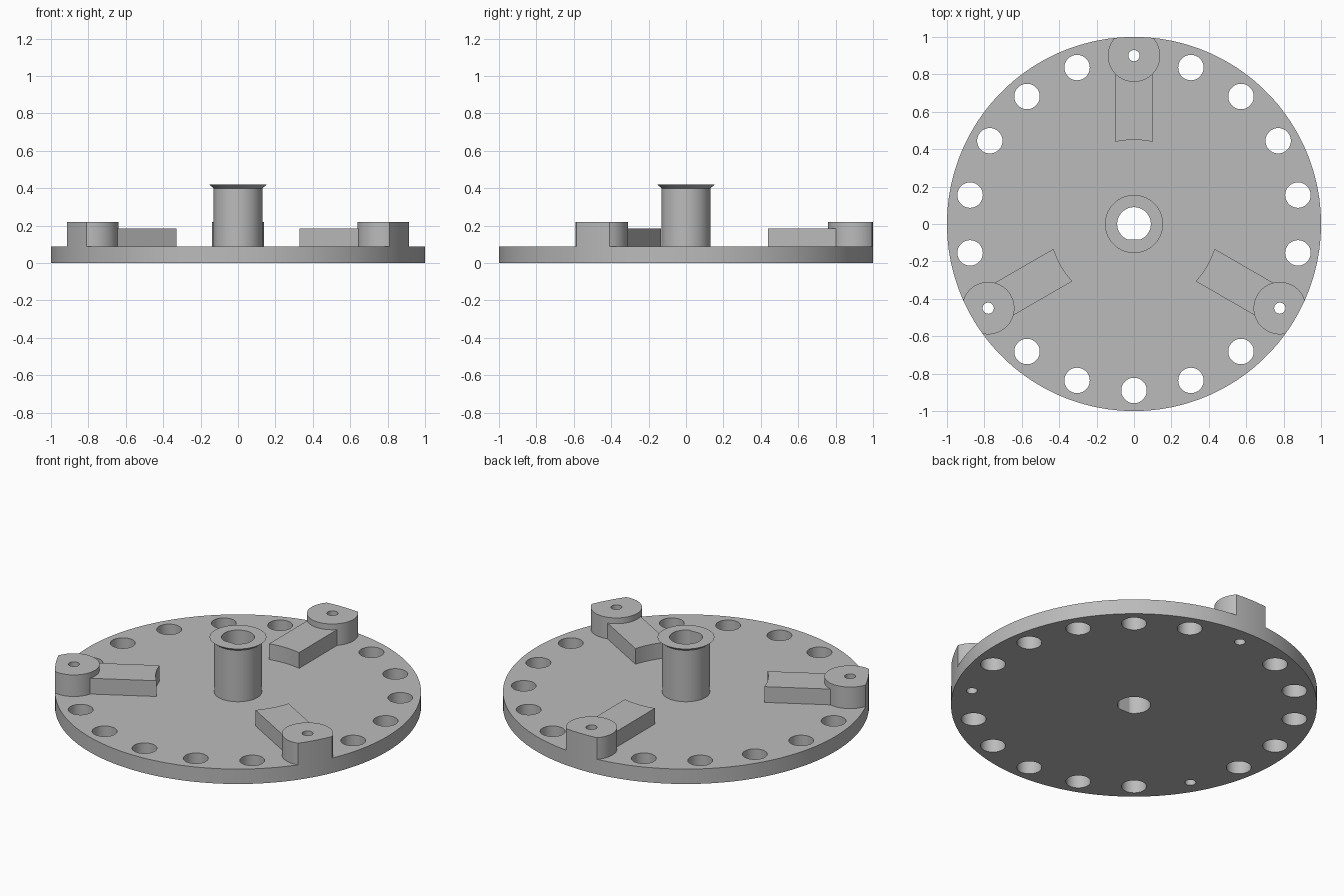
import bpy, bmesh, math
from math import sin, cos, pi, radians

if "Cube" in bpy.data.objects:
    bpy.data.objects.remove(bpy.data.objects["Cube"])

grey = bpy.data.materials.new("plain_grey")
grey.diffuse_color = (0.5, 0.5, 0.5, 1)
grey.use_nodes = True
grey.node_tree.nodes["Principled BSDF"].inputs["Base Color"].default_value = grey.diffuse_color

DISC_TOP, BOSS_TOP, ARM_TOP = 0.09, 0.22, 0.185
BORE_R, BORE_FLAT = 0.09, 0.082
BOSS_Y, BOSS_R, PIN_R = 0.9, 0.14, 0.03


def arc(r, a0=0.0, a1=360.0, n=48, cx=0.0, cy=0.0):
    """Points along an arc; a full circle leaves out the repeated last point."""
    full = abs(a1 - a0) >= 360
    count = n if full else n + 1
    return [(cx + r * cos(radians(a0 + (a1 - a0) * i / n)),
             cy + r * sin(radians(a0 + (a1 - a0) * i / n))) for i in range(count)]


def bore(n=128):
    """Round bore with one flat side facing the front."""
    pts = []
    for i in range(n):
        a = 2 * pi * i / n
        r = BORE_R
        if sin(a) < 0:
            r = min(r, BORE_FLAT / -sin(a))
        pts.append((r * cos(a), r * sin(a)))
    return pts


def finish(obj):
    bpy.ops.object.select_all(action='DESELECT')
    obj.select_set(True)
    bpy.context.view_layer.objects.active = obj
    bpy.ops.object.shade_smooth_by_angle(angle=radians(30))
    return obj


def plate(name, outlines, z0, z1, turn=0.0):
    """Extruded flat profile: first outline is the rim, the rest are holes."""
    cu = bpy.data.curves.new(name, 'CURVE')
    cu.dimensions = '2D'
    cu.fill_mode = 'BOTH'
    cu.extrude = (z1 - z0) / 2
    c, s = cos(turn), sin(turn)
    for pts in outlines:
        sp = cu.splines.new('POLY')
        sp.points.add(len(pts) - 1)
        for p, (x, y) in zip(sp.points, pts):
            p.co = (x * c - y * s, x * s + y * c, 0, 1)
        sp.use_cyclic_u = True
    tmp = bpy.data.objects.new(name + "_profile", cu)
    bpy.context.collection.objects.link(tmp)
    bpy.context.view_layer.update()
    mesh = bpy.data.meshes.new_from_object(
        tmp.evaluated_get(bpy.context.evaluated_depsgraph_get()))
    bpy.data.objects.remove(tmp)
    bm = bmesh.new()
    bm.from_mesh(mesh)
    bmesh.ops.remove_doubles(bm, verts=bm.verts, dist=1e-5)
    bmesh.ops.translate(bm, verts=bm.verts, vec=(0, 0, (z0 + z1) / 2))
    bmesh.ops.recalc_face_normals(bm, faces=bm.faces)
    bm.to_mesh(mesh)
    bm.free()
    mesh.materials.clear()
    mesh.materials.append(grey)
    obj = bpy.data.objects.new(name, mesh)
    bpy.context.collection.objects.link(obj)
    return finish(obj)


# Disc: bore, ring of holes, and three small pin holes under the bosses
holes = [bore()]
for k in range(18):
    deg = 90 + 20 * k
    x, y = cos(radians(deg)), sin(radians(deg))
    if k % 6 == 0:
        holes.append(arc(PIN_R, n=32, cx=BOSS_Y * x, cy=BOSS_Y * y))
    else:
        holes.append(arc(0.068, cx=0.89 * x, cy=0.89 * y))
plate("disc", [arc(1.0, n=180)] + holes, 0, DISC_TOP)

# Boss outline: circle trimmed by the disc rim; arm outline: bar with a curved inner end
iy = (1 + BOSS_Y ** 2 - BOSS_R ** 2) / (2 * BOSS_Y)
ix = math.sqrt(1 - iy * iy)
cut = math.degrees(math.atan2(iy - BOSS_Y, ix))
rim = math.degrees(math.atan2(iy, ix))
boss_outline = arc(BOSS_R, 180 - cut, 360 + cut, 56, 0, BOSS_Y) + arc(1.0, rim, 180 - rim, 8)[1:-1]
half = math.degrees(math.asin(0.1 / 0.45))
arm_outline = arc(0.45, 90 + half, 90 - half, 12) + [(0.1, 0.84), (-0.1, 0.84)]
for k in range(3):
    turn = 2 * pi * k / 3
    plate(f"boss_{k + 1}", [boss_outline, arc(PIN_R, n=32, cy=BOSS_Y)], DISC_TOP, BOSS_TOP, turn)
    plate(f"arm_{k + 1}", [arm_outline], DISC_TOP, ARM_TOP, turn)

# Hub: tube with a flared lip, lofted through rings
bm = bmesh.new()
rings = [(arc(r, n=128), z) for r, z in ((0.13, DISC_TOP), (0.13, 0.40), (0.155, 0.42))]
rings += [(bore(), 0.42), (bore(), DISC_TOP)]
loops = [[bm.verts.new((x, y, z)) for x, y in pts] for pts, z in rings]
for a, b in zip(loops, loops[1:] + loops[:1]):
    for i in range(128):
        j = (i + 1) % 128
        bm.faces.new((a[i], a[j], b[j], b[i]))
bmesh.ops.recalc_face_normals(bm, faces=bm.faces)
mesh = bpy.data.meshes.new("hub")
bm.to_mesh(mesh)
bm.free()
mesh.materials.append(grey)
hub = bpy.data.objects.new("hub", mesh)
bpy.context.collection.objects.link(hub)
finish(hub)
